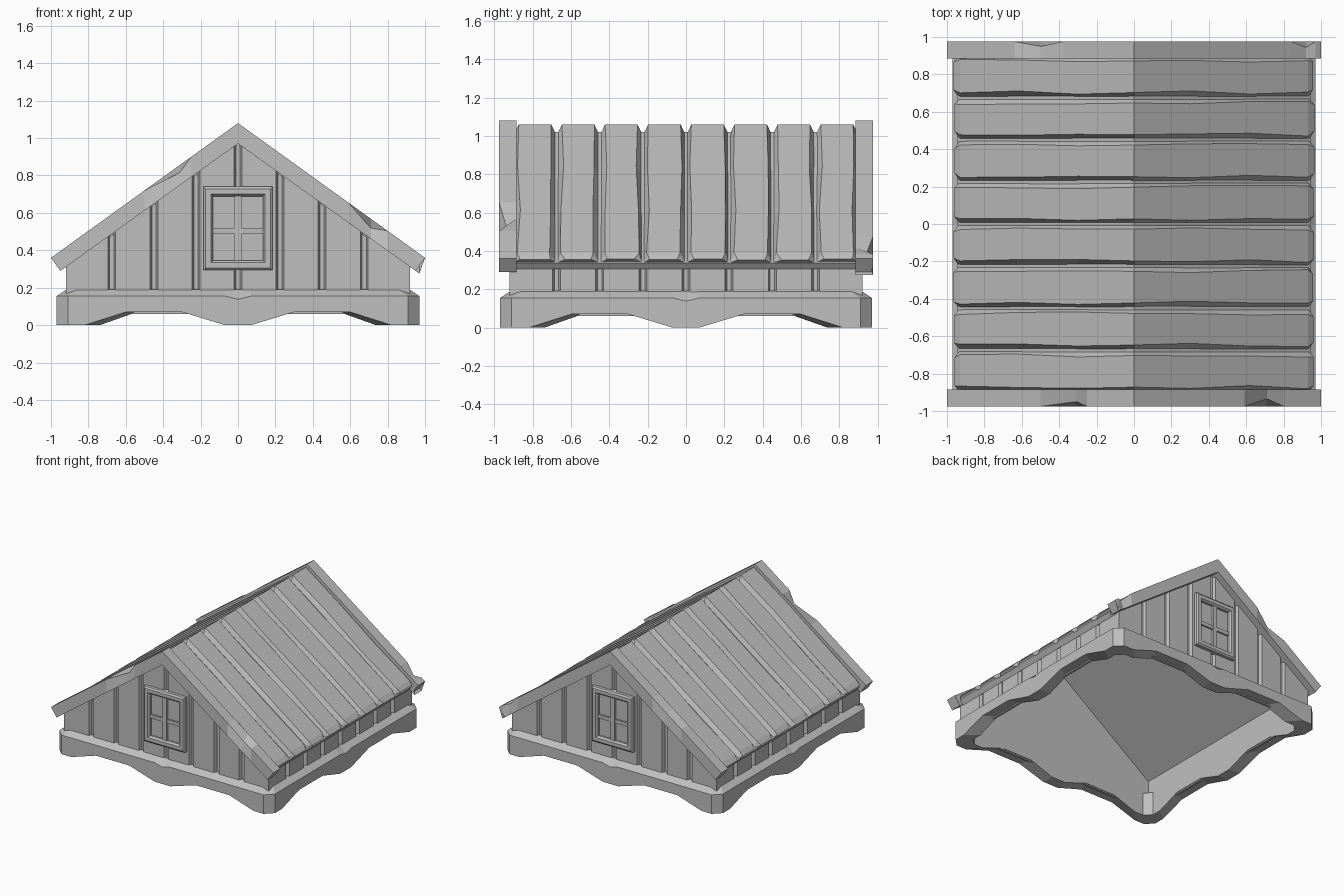
import bpy, bmesh, random

random.seed(4)
default = bpy.data.objects.get("Cube")
if default:
    bpy.data.objects.remove(default, do_unlink=True)

grey = bpy.data.materials.new("plain_grey")
grey.use_nodes = True
COLOUR = (0.52, 0.52, 0.52, 1)
grey.diffuse_color = COLOUR
grey.node_tree.nodes["Principled BSDF"].inputs["Base Color"].default_value = COLOUR

SLOPE = 0.72
PITCH = 0.225
RIDGE = 1.06


def finish(name, bm):
    bmesh.ops.recalc_face_normals(bm, faces=bm.faces[:])
    mesh = bpy.data.meshes.new(name)
    bm.to_mesh(mesh)
    bm.free()
    mesh.materials.append(grey)
    obj = bpy.data.objects.new(name, mesh)
    bpy.context.scene.collection.objects.link(obj)
    return obj


def loft(bm, rings, loop=False):
    """Skin a row of equal cross-sections, capped unless it is a loop."""
    rows = [[bm.verts.new(p) for p in ring] for ring in rings]
    n = len(rows[0])
    pairs = list(zip(rows, rows[1:]))
    if loop:
        pairs.append((rows[-1], rows[0]))
    else:
        bm.faces.new(rows[0])
        bm.faces.new(rows[-1])
    for a, b in pairs:
        for i in range(n):
            j = (i + 1) % n
            bm.faces.new((a[i], a[j], b[j], b[i]))


def box(bm, x0, x1, y0, y1, z0, z1):
    loft(bm, [[(x0, y0, z), (x1, y0, z), (x1, y1, z), (x0, y1, z)] for z in (z0, z1)])


# House shell: hollow gabled body, open underneath
bm = bmesh.new()
profile = [(-0.895, 0.06), (-0.895, 0.32), (0, 0.965), (0.895, 0.32), (0.895, 0.06)]
front, back = [[bm.verts.new((x, y, z)) for x, z in profile] for y in (-0.895, 0.895)]
bm.faces.new(front)
bm.faces.new(back)
for i in range(4):
    bm.faces.new((front[i], front[i + 1], back[i + 1], back[i]))
shell = finish("house_shell", bm)
solid = shell.modifiers.new("thickness", 'SOLIDIFY')
solid.thickness = 0.025
solid.offset = -1


# Skirt: chamfered ring with a wavy lower edge
half = [(0.91, 0), (0.82, 0), (0.6, 0.07), (0.3, 0.07), (0.07, 0)]
stations = [(-s, z, 0.155) for s, z in half] + [(0, 0, 0.138)]
stations += [(s, z, 0.155) for s, z in reversed(half)]
rings = []
for turn in range(4):
    for s, low, high in stations:
        x, y = s, -0.97
        for _ in range(turn):
            x, y = -y, x
        rings.append([(x, y, low), (x, y, high), (x * 0.945, y * 0.945, 0.19),
                      (x * 0.9, y * 0.9, 0.19), (x * 0.9, y * 0.9, low)])
bm = bmesh.new()
loft(bm, rings, loop=True)
finish("base_skirt", bm)


# Wall planks with bevelled gaps
def wall_planks(name, place, top):
    bm = bmesh.new()
    for k in range(-4, 4):
        a = max(k * PITCH + 0.007, -0.9)
        b = min((k + 1) * PITCH - 0.007, 0.9)
        a_out = a + 0.014 if k > -4 else -0.92
        b_out = b - 0.014 if k < 3 else 0.92
        section = [(a, 0.885), (a_out, 0.92), (b_out, 0.92), (b, 0.885)]
        loft(bm, [[place(u, d, z if z else top(u)) for u, d in section] for z in (0.16, None)])
    finish(name, bm)


for side, label in ((-1, "front"), (1, "back")):
    wall_planks(label + "_wall_planks", lambda u, d, z: (u, side * d, z),
                lambda u: 0.99 - SLOPE * abs(u))
for side, label in ((-1, "right"), (1, "left")):
    wall_planks(label + "_wall_planks", lambda u, d, z: (side * d, u, z), lambda u: 0.33)


# Roof underlay: bent slab showing between the planks
bm = bmesh.new()
section = [(-0.945, 0.338), (0, 1.02), (0.945, 0.338), (0.92, 0.305), (0, 0.965), (-0.92, 0.305)]
loft(bm, [[(x, y, z) for x, z in section] for y in (-0.89, 0.89)])
finish("roof_underlay", bm)


# Roof planks: slightly uneven boards running from ridge to eave
def wobble(amount):
    return random.uniform(-amount, amount)


for side, label in ((-1, "right"), (1, "left")):
    bm = bmesh.new()
    for k in range(-4, 4):
        y0 = k * PITCH if k > -4 else -0.9
        y1 = (k + 1) * PITCH if k < 3 else 0.9
        eave = 0.962 + wobble(0.004)
        rings = []
        for x in (0, 0.3, 0.62, 0.93, eave):
            w = 0 if x == 0 else 0.009
            last = x == eave
            drop = 0.012 if last else 0
            a0, b0 = y0 + 0.004, y1 - 0.004
            a1 = y0 + 0.028 + wobble(w) + drop
            b1 = y1 - 0.028 + wobble(w) - drop
            top = RIDGE - SLOPE * x - drop
            under = x - 0.028 if last else x
            low = RIDGE - 0.05 - SLOPE * under
            rings.append([(side * under, a0, low), (side * x, a1, top),
                          (side * x, b1, top), (side * under, b0, low)])
        loft(bm, rings)
    finish(label + "_roof_planks", bm)


# Barge boards: gable trim with a few chips knocked out of the outer edge
def barge_board(name, side, chips):
    xs = sorted({-1.0, 0.0, 1.0} | {x for chip in chips for x in chip[:3]})
    mids = {chip[1]: chip[3:] for chip in chips}
    rings = []
    for x in xs:
        down, inward = mids.get(x, (0, 0))
        top = 1.08 - SLOPE * abs(x)
        xb = x * 0.95 if abs(x) == 1 else x
        low = 0.97 - 0.716 * abs(xb)
        rings.append([(xb, side * 0.885, low), (x, side * 0.885, top),
                      (x, side * (0.975 - inward), top - down), (xb, side * 0.975, low)])
    bm = bmesh.new()
    loft(bm, rings)
    finish(name, bm)


barge_board("front_barge_board", -1, [(-0.5, -0.31, -0.25, 0.04, 0.025),
                                      (0.59, 0.71, 0.8, 0.05, 0.04)])
barge_board("back_barge_board", 1, [(-0.64, -0.5, -0.38, 0.03, 0.025),
                                    (0.84, 0.92, 0.97, 0.02, 0.03)])

# Windows: bevelled frame, crossing bars and a flat pane
MIDDLE, HALF_W, HALF_H = 0.517, 0.185, 0.223
frame = [(0, 0.9), (0, 0.945), (0.012, 0.955), (0.04, 0.955), (0.052, 0.94), (0.052, 0.9)]
for side, label in ((-1, "front"), (1, "back")):
    bm = bmesh.new()
    corners = [(-1, -1), (1, -1), (1, 1), (-1, 1)]
    loft(bm, [[(sx * (HALF_W - o), side * d, MIDDLE + sz * (HALF_H - o)) for o, d in frame]
              for sx, sz in corners], loop=True)
    finish(label + "_window_frame", bm)
    bm = bmesh.new()
    box(bm, -0.018, 0.018, side * 0.9, side * 0.942, 0.33, 0.7)
    box(bm, -0.14, 0.14, side * 0.9, side * 0.938, 0.488, 0.518)
    finish(label + "_window_bars", bm)
    bm = bmesh.new()
    box(bm, -0.15, 0.15, side * 0.917, side * 0.924, 0.32, 0.71)
    finish(label + "_window_pane", bm)
